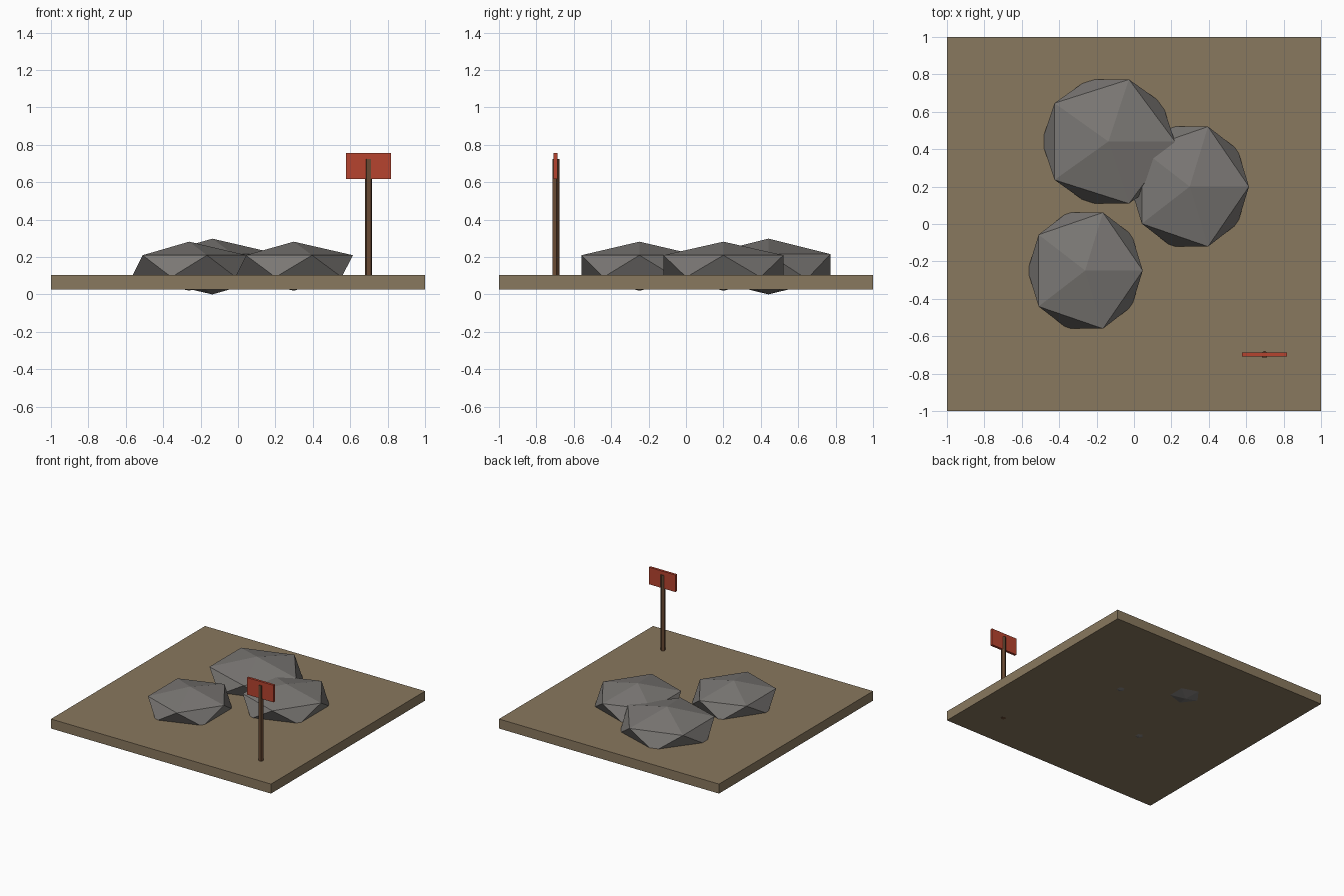
import bpy

if "Cube" in bpy.data.objects:
    bpy.data.objects.remove(bpy.data.objects["Cube"])


def material(name, rgb):
    m = bpy.data.materials.new(name)
    m.diffuse_color = (*rgb, 1.0)
    m.use_nodes = True
    m.node_tree.nodes["Principled BSDF"].inputs["Base Color"].default_value = m.diffuse_color
    return m


EARTH = material("earth", (0.25, 0.188, 0.112))
STONE = material("grey stone", (0.195, 0.185, 0.175))
WOOD = material("brown wood", (0.14, 0.068, 0.033))
RED = material("red paint", (0.47, 0.056, 0.028))


def finish(name, mat):
    ob = bpy.context.object
    ob.name = name
    ob.data.materials.append(mat)
    return ob


def box(name, loc, size, mat):
    bpy.ops.mesh.primitive_cube_add(size=1, location=loc)
    bpy.context.object.scale = size
    return finish(name, mat)


# Ground slab
box("ground_slab", (0, 0, 0.066), (2, 2, 0.078), EARTH)

# Flattened low-poly boulders: location, then radii
boulders = [
    ((-0.137, 0.441, 0.149), (0.398, 0.390, 0.149)),
    ((0.298, 0.200, 0.151), (0.354, 0.377, 0.131)),
    ((-0.261, -0.249, 0.151), (0.344, 0.365, 0.131)),
]
for i, (loc, radii) in enumerate(boulders, 1):
    bpy.ops.mesh.primitive_ico_sphere_add(subdivisions=1, radius=1, location=loc)
    bpy.context.object.scale = radii
    finish(f"boulder_{i}", STONE)

# Five-sided sign post, running through the slab
bpy.ops.mesh.primitive_cylinder_add(vertices=5, radius=0.0205, depth=0.70,
                                    location=(0.698, -0.698, 0.375))
finish("sign_post", WOOD)

# Sign board
box("sign_board", (0.698, -0.698, 0.686), (0.24, 0.02, 0.14), RED)
